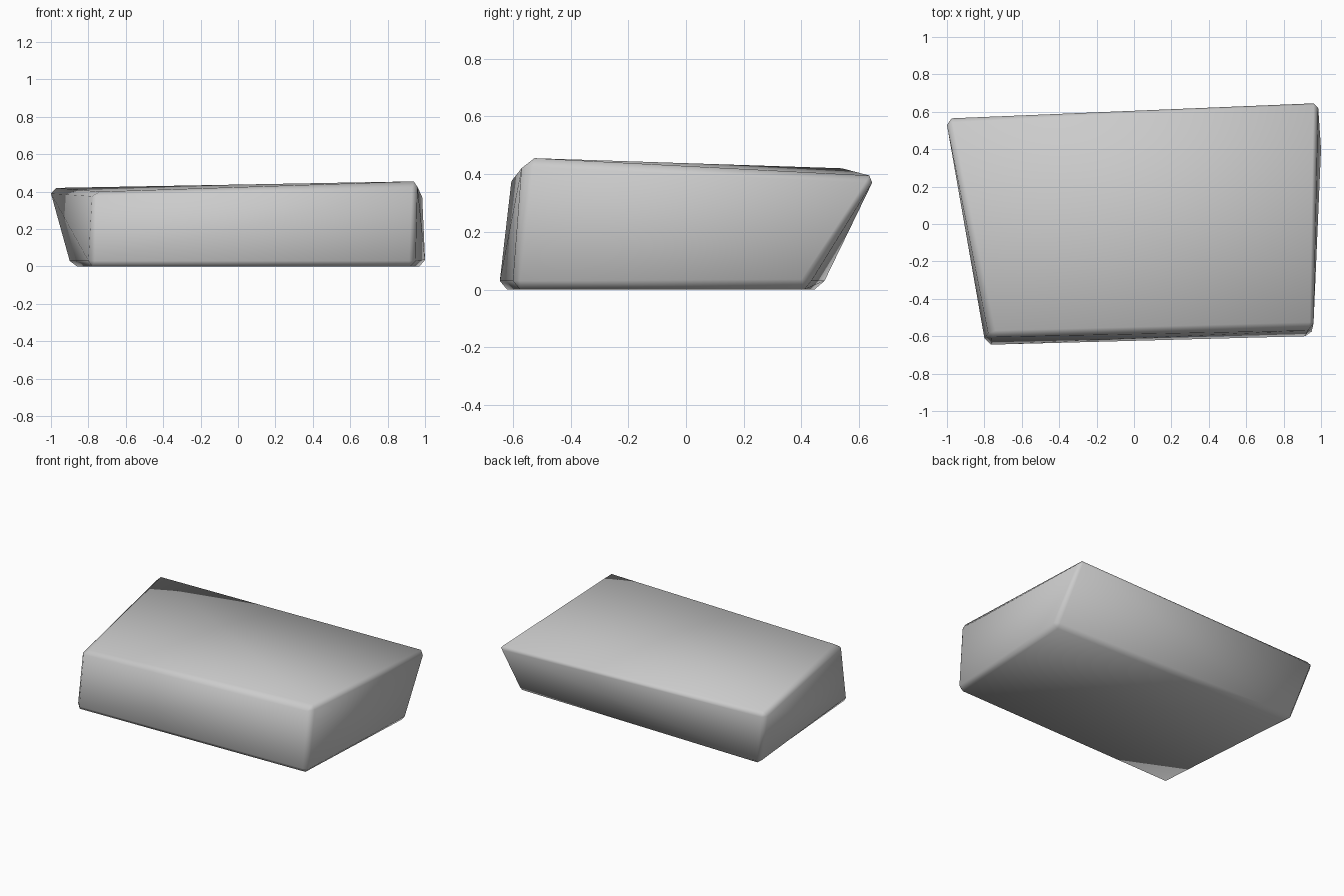
import bpy
import bmesh

if "Cube" in bpy.data.objects:
    bpy.data.objects.remove(bpy.data.objects["Cube"])

# Each corner of the skewed block: points on its x side, y side and z side
corners = {
    (-1, -1, 1): ((-.78, -.585, .375), (-.76, -.605, .375), (-.74, -.57, .40)),
    (1, -1, 1): ((.96, -.53, .425), (.93, -.57, .42), (.94, -.525, .455)),
    (1, 1, 1): ((.985, .62, .37), (.96, .645, .37), (.96, .635, .395)),
    (-1, 1, 1): ((-1.0, .53, .39), (-.975, .565, .39), (-.97, .54, .42)),
    (-1, -1, 0): ((-.80, -.61, .03), (-.765, -.645, .03), (-.78, -.62, 0)),
    (1, -1, 0): ((.95, -.575, .03), (.915, -.60, .03), (.92, -.575, 0)),
    (1, 1, 0): ((1.0, .40, .035), (.97, .435, .03), (.97, .41, 0)),
    (-1, 1, 0): ((-.90, .455, .03), (-.88, .48, .03), (-.86, .445, 0)),
}

bm = bmesh.new()
pts = {c: [bm.verts.new(p) for p in trio] for c, trio in corners.items()}

# Small triangle capping every corner
for trio in pts.values():
    bm.faces.new(trio)

# Narrow bevel strip between the two corners of every edge
values = ((-1, 1), (-1, 1), (0, 1))
for axis in range(3):
    a, b = [i for i in range(3) if i != axis]
    for u in values[a]:
        for v in values[b]:
            ends = []
            for w in values[axis]:
                key = [0, 0, 0]
                key[axis], key[a], key[b] = w, u, v
                ends.append(pts[tuple(key)])
            p, q = ends
            bm.faces.new((p[a], q[a], q[b], p[b]))

# Large sides, each folded along its raised diagonal
FL, FR, BR, BL = (-1, -1), (1, -1), (1, 1), (-1, 1)
sides = [
    (2, [FL + (1,), FR + (1,), BR + (1,), BL + (1,)], 1),
    (2, [FL + (0,), FR + (0,), BR + (0,), BL + (0,)], 1),
    (1, [FL + (0,), FR + (0,), FR + (1,), FL + (1,)], 0),
    (0, [FR + (0,), BR + (0,), BR + (1,), FR + (1,)], 1),
    (1, [BR + (0,), BL + (0,), BL + (1,), BR + (1,)], 1),
    (0, [BL + (0,), FL + (0,), FL + (1,), BL + (1,)], 1),
]
for axis, ring, start in sides:
    q = [pts[c][axis] for c in ring]
    q = q[start:] + q[:start]
    bm.faces.new((q[0], q[1], q[2]))
    bm.faces.new((q[0], q[2], q[3]))

bmesh.ops.recalc_face_normals(bm, faces=bm.faces)
for f in bm.faces:
    f.smooth = True

mesh = bpy.data.meshes.new("stone_block")
bm.to_mesh(mesh)
bm.free()
grey = bpy.data.materials.new("light grey")
grey.diffuse_color = (0.6, 0.6, 0.6, 1)
grey.use_nodes = True
grey.node_tree.nodes["Principled BSDF"].inputs["Base Color"].default_value = grey.diffuse_color
mesh.materials.append(grey)
block = bpy.data.objects.new("stone_block", mesh)
bpy.context.collection.objects.link(block)
